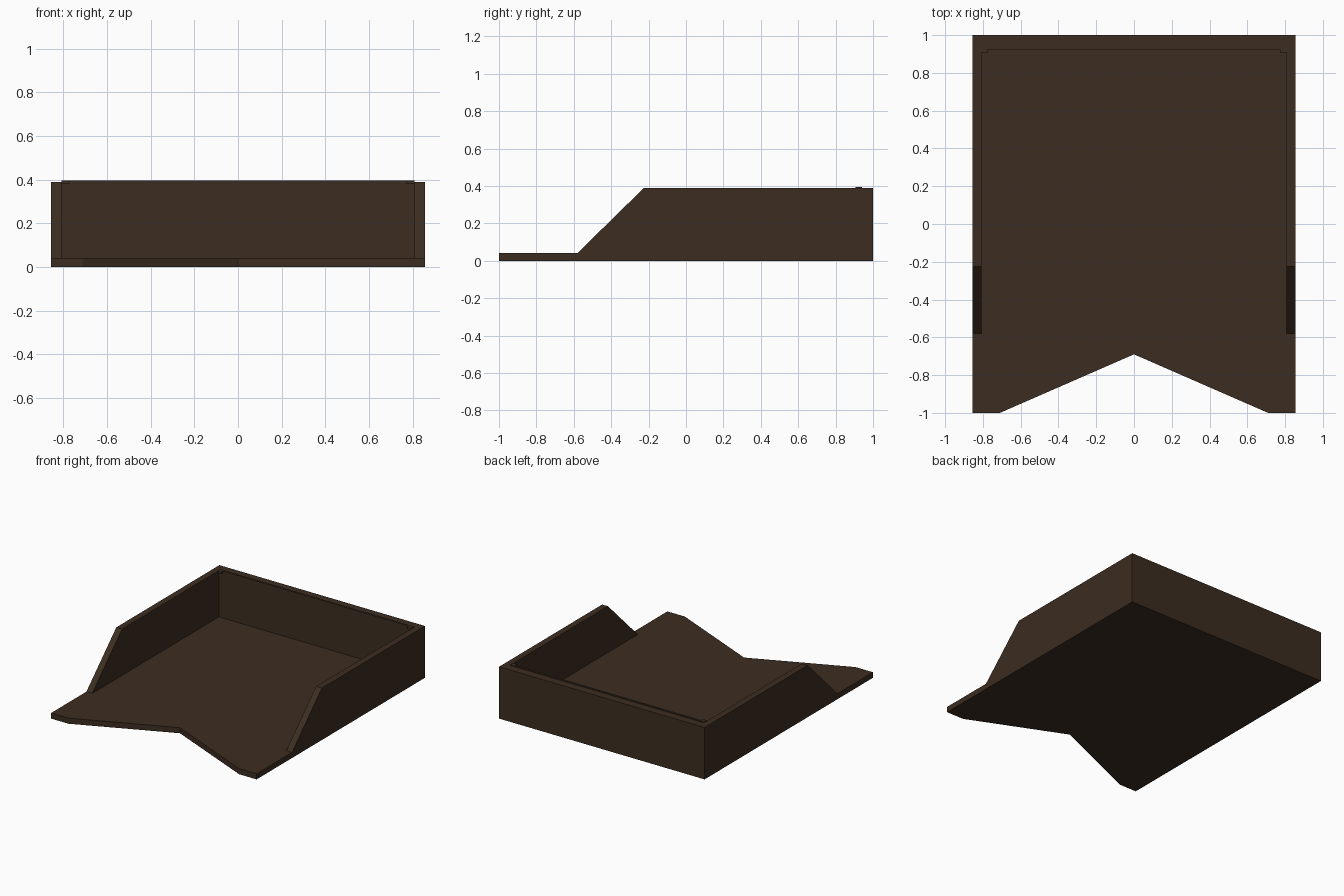
import bpy, bmesh
from mathutils import Vector

if "Cube" in bpy.data.objects:
    bpy.data.objects.remove(bpy.data.objects["Cube"])

brown = bpy.data.materials.new("dark_brown")
brown.diffuse_color = (0.045, 0.026, 0.015, 1)
brown.use_nodes = True
brown.node_tree.nodes["Principled BSDF"].inputs["Base Color"].default_value = brown.diffuse_color


def prism(name, profile, direction):
    """Extrude a closed 3D profile along a direction."""
    bm = bmesh.new()
    face = bm.faces.new([bm.verts.new(p) for p in profile])
    ext = bmesh.ops.extrude_face_region(bm, geom=[face], use_keep_orig=True)
    moved = [g for g in ext["geom"] if isinstance(g, bmesh.types.BMVert)]
    bmesh.ops.translate(bm, verts=moved, vec=Vector(direction))
    bmesh.ops.recalc_face_normals(bm, faces=bm.faces)
    mesh = bpy.data.meshes.new(name)
    bm.to_mesh(mesh)
    bm.free()
    ob = bpy.data.objects.new(name, mesh)
    bpy.context.collection.objects.link(ob)
    mesh.materials.append(brown)
    return ob


def box(name, x0, x1, y0, y1, z0, z1):
    return prism(name, [(x0, y0, z0), (x1, y0, z0), (x1, y1, z0), (x0, y1, z0)],
                 (0, 0, z1 - z0))


W, IN, H, T = 0.855, 0.807, 0.39, 0.042   # half width, inner half width, height, floor

# Floor plate with V notch in the front edge
outline = [(-W, -1), (-0.71, -1), (0, -0.69), (0.71, -1), (W, -1), (W, 1), (-W, 1)]
prism("floor_plate", [(x, y, 0) for x, y in outline], (0, 0, T))

# Side walls with sloped front ends
side = [(-0.58, T), (-0.225, H), (1, H), (1, T)]
for name, x in (("left_wall", -W), ("right_wall", IN)):
    prism(name, [(x, y, z) for y, z in side], (W - IN, 0, 0))

# Back wall
box("back_wall", -IN, IN, 0.925, 1, T, H)

# Thin raised lip on the back wall, with a small tab at each end
box("back_lip", -IN, IN, 0.925, 0.94, H, H + 0.006)
for name, x in (("left_tab", -IN), ("right_tab", 0.772)):
    box(name, x, x + IN - 0.772, 0.907, 0.925, H - 0.01, H + 0.006)
